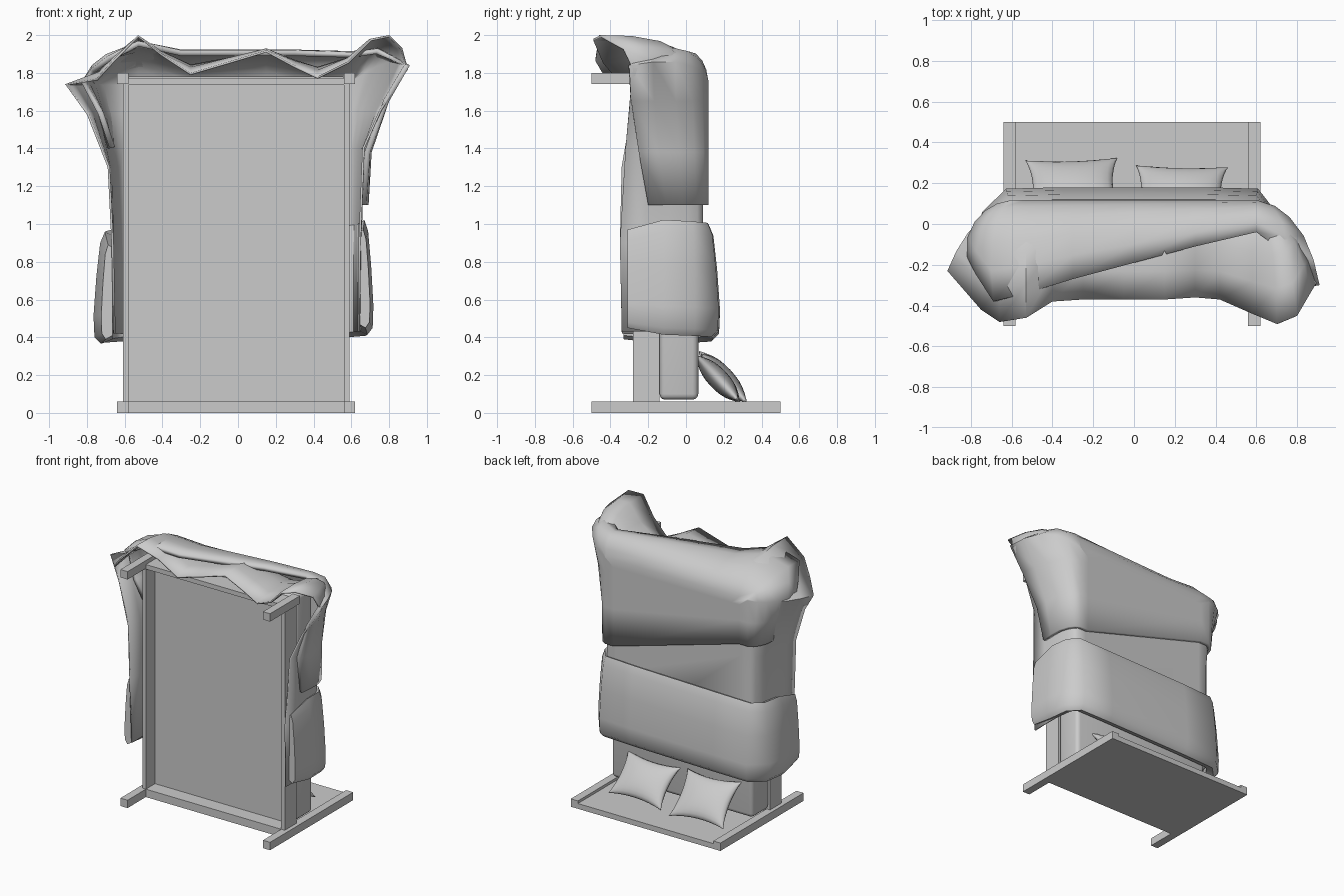
import bpy, bmesh, math
from mathutils import Vector, Matrix

if "Cube" in bpy.data.objects:
    bpy.data.objects.remove(bpy.data.objects["Cube"])


def finish(name, bm, smooth=None):
    me = bpy.data.meshes.new(name)
    bm.to_mesh(me)
    bm.free()
    ob = bpy.data.objects.new(name, me)
    bpy.context.collection.objects.link(ob)
    if smooth:
        bpy.ops.object.select_all(action='DESELECT')
        ob.select_set(True)
        bpy.context.view_layer.objects.active = ob
        bpy.ops.object.shade_smooth_by_angle(angle=math.radians(smooth))
    return ob


def box(name, x0, x1, y0, y1, z0, z1, bevel=0):
    bm = bmesh.new()
    bmesh.ops.create_cube(bm, size=1)
    for v in bm.verts:
        v.co = ((x0 + x1) / 2 + v.co.x * (x1 - x0),
                (y0 + y1) / 2 + v.co.y * (y1 - y0),
                (z0 + z1) / 2 + v.co.z * (z1 - z0))
    if bevel:
        bmesh.ops.bevel(bm, geom=bm.edges[:], offset=bevel, segments=3,
                        profile=0.5, affect='EDGES')
    return finish(name, bm, 40 if bevel else None)


def cloth(name, hem, top, thick, bulge_x, bulge_z):
    """Flat sheet on the mattress whose skirt falls to the given hem points."""
    bm = bmesh.new()
    ex, ez = 0.60, 1.76
    rings = [[] for _ in range(7)]
    for x, y, z in hem:
        cx = max(-ex, min(ex, x))
        cz = min(ez, z)
        rings[0].append((cx * 0.88, top, min(z, ez - 0.06)))
        nx = math.copysign(1, x) if abs(x) > ex else 0
        nz = 1 if z > ez else 0
        for i, t in enumerate((0, 0.07, 0.2, 0.42, 0.7, 1)):
            h, b = t ** 0.55, math.sin(math.pi * t ** 0.7)
            rings[i + 1].append((cx + (x - cx) * h + nx * bulge_x * b,
                                 top + (y - top) * t,
                                 cz + (z - cz) * h + nz * bulge_z * b))
    vs = [[bm.verts.new(p) for p in r] for r in rings]
    cap = bm.faces.new(vs[0])
    for a, b in zip(vs, vs[1:]):
        for i in range(len(a) - 1):
            bm.faces.new((a[i + 1], a[i], b[i], b[i + 1]))
    bm.normal_update()
    if cap.normal.y < 0:
        bmesh.ops.reverse_faces(bm, faces=bm.faces[:])
    ob = finish(name, bm, 60)
    m = ob.modifiers.new("thickness", 'SOLIDIFY')
    m.thickness, m.offset = thick, -1
    return ob


def pillow(name, loc, tilt, a, b, t, turn=0):
    bm = bmesh.new()
    n = 12
    for s in (1, -1):
        g = []
        for j in range(n + 1):
            row = []
            for i in range(n + 1):
                u, v = math.sin((i / n - .5) * math.pi), math.sin((j / n - .5) * math.pi)
                x = u * a * (1 - 0.13 * (1 - v * v))
                y = v * b * (1 - 0.16 * (1 - u * u))
                row.append(bm.verts.new((x, y, s * t * ((1 - u * u) * (1 - v * v)) ** 0.45)))
            g.append(row)
        for j in range(n):
            for i in range(n):
                q = [g[j][i], g[j][i + 1], g[j + 1][i + 1], g[j + 1][i]]
                bm.faces.new(q if s > 0 else q[::-1])
    bmesh.ops.remove_doubles(bm, verts=bm.verts[:], dist=1e-5)
    bm.transform(Matrix.Translation(loc) @ Matrix.Rotation(tilt, 4, 'X')
                 @ Matrix.Rotation(turn, 4, 'Z'))
    return finish(name, bm, 80)


# Bed frame: head end on the ground, sleeping side towards +y
for side, x in (("left", -0.64), ("right", 0.56)):
    box(side + "_headboard_post", x, x + 0.06, -0.5, 0.5, 0, 0.06)
    box(side + "_foot_leg", x, x + 0.06, -0.5, -0.14, 1.74, 1.80)
    rx = x + 0.03 if x < 0 else x
    box(side + "_side_rail", rx, rx + 0.03, -0.28, -0.14, 0.04, 1.77)
box("headboard_panel", -0.58, 0.56, -0.28, 0.5, 0, 0.04)
box("head_rail", -0.58, 0.56, -0.28, -0.14, 0.04, 0.06)
box("foot_rail", -0.58, 0.56, -0.28, -0.14, 1.735, 1.77)
box("base_board", -0.61, 0.59, -0.17, -0.14, 0.04, 1.77)
box("mattress", -0.605, 0.585, -0.14, 0.065, 0.07, 1.78, 0.03)

# Under blanket with flared foot corners
cloth("under_blanket", [
    (-0.66, -0.34, 0.42), (-0.67, -0.35, 0.9), (-0.69, -0.34, 1.3),
    (-0.80, -0.29, 1.58), (-0.915, -0.23, 1.74), (-0.75, -0.42, 1.77),
    (-0.66, -0.48, 1.87), (-0.53, -0.46, 2.0), (-0.40, -0.38, 1.90),
    (-0.25, -0.37, 1.80), (-0.05, -0.37, 1.86), (0.15, -0.37, 1.92),
    (0.30, -0.36, 1.84), (0.42, -0.37, 1.78), (0.58, -0.44, 1.86),
    (0.70, -0.49, 1.98), (0.80, -0.45, 2.0), (0.87, -0.33, 1.93),
    (0.90, -0.28, 1.82), (0.76, -0.30, 1.6), (0.67, -0.32, 1.4),
    (0.65, -0.35, 0.9), (0.645, -0.34, 0.43)], 0.09, 0.012, 0.02, 0.06)

# Throw lying at a slant over the foot end
cloth("foot_throw", [
    (-0.68, -0.16, 1.40), (-0.74, -0.20, 1.58), (-0.83, -0.14, 1.75),
    (-0.78, -0.24, 1.82), (-0.69, -0.38, 1.89), (-0.53, -0.34, 1.97),
    (-0.30, -0.27, 1.92), (0.0, -0.19, 1.92), (0.30, -0.11, 1.92),
    (0.60, -0.04, 1.91), (0.74, -0.14, 1.93), (0.91, -0.30, 1.84),
    (0.80, -0.29, 1.65), (0.70, -0.25, 1.38), (0.68, -0.20, 1.10)],
    0.118, 0.03, 0.04, 0.05)

# Puffy folded quilt band across the middle
path = [(-0.67, -0.33), (-0.675, -0.12), (-0.66, 0.03), (-0.61, 0.085), (-0.35, 0.09),
        (0, 0.09), (0.35, 0.09), (0.59, 0.085), (0.635, 0.03), (0.645, -0.12), (0.645, -0.31)]
section = [(-0.01, 0.04), (0.05, 0), (0.085, 0.06), (0.09, 0.25), (0.075, 0.6),
           (0.055, 0.9), (0.03, 1), (-0.01, 0.97)]
bm = bmesh.new()
loops = []
for i, p in enumerate(path):
    a, b = Vector(path[max(i - 1, 0)]), Vector(path[min(i + 1, len(path) - 1)])
    d = (b - a).normalized()
    nrm = Vector((-d.y, d.x))
    f = i / (len(path) - 1)
    lo, hi = 0.36 + 0.06 * f, 0.95 + 0.08 * f
    end = i in (0, len(path) - 1)
    if end:
        lo, hi = lo + 0.03, hi - 0.06
    k = 0.6 if end else (0.8 if f > 0.7 else 1)
    loops.append([bm.verts.new((p[0] + nrm.x * o * k, p[1] + nrm.y * o * k, lo + (hi - lo) * h))
                  for o, h in section])
for a, b in zip(loops, loops[1:]):
    for i in range(len(section)):
        j = (i + 1) % len(section)
        bm.faces.new((a[i], a[j], b[j], b[i]))
bm.faces.new(loops[0])
bm.faces.new(loops[-1][::-1])
bmesh.ops.recalc_face_normals(bm, faces=bm.faces[:])
finish("quilt_band", bm, 60)

# Pillows leaning against the headboard
pillow("left_pillow", (-0.30, 0.195, 0.19), math.radians(-47), 0.225, 0.18, 0.055, 0.04)
pillow("right_pillow", (0.23, 0.17, 0.18), math.radians(-47), 0.225, 0.165, 0.055, -0.03)
